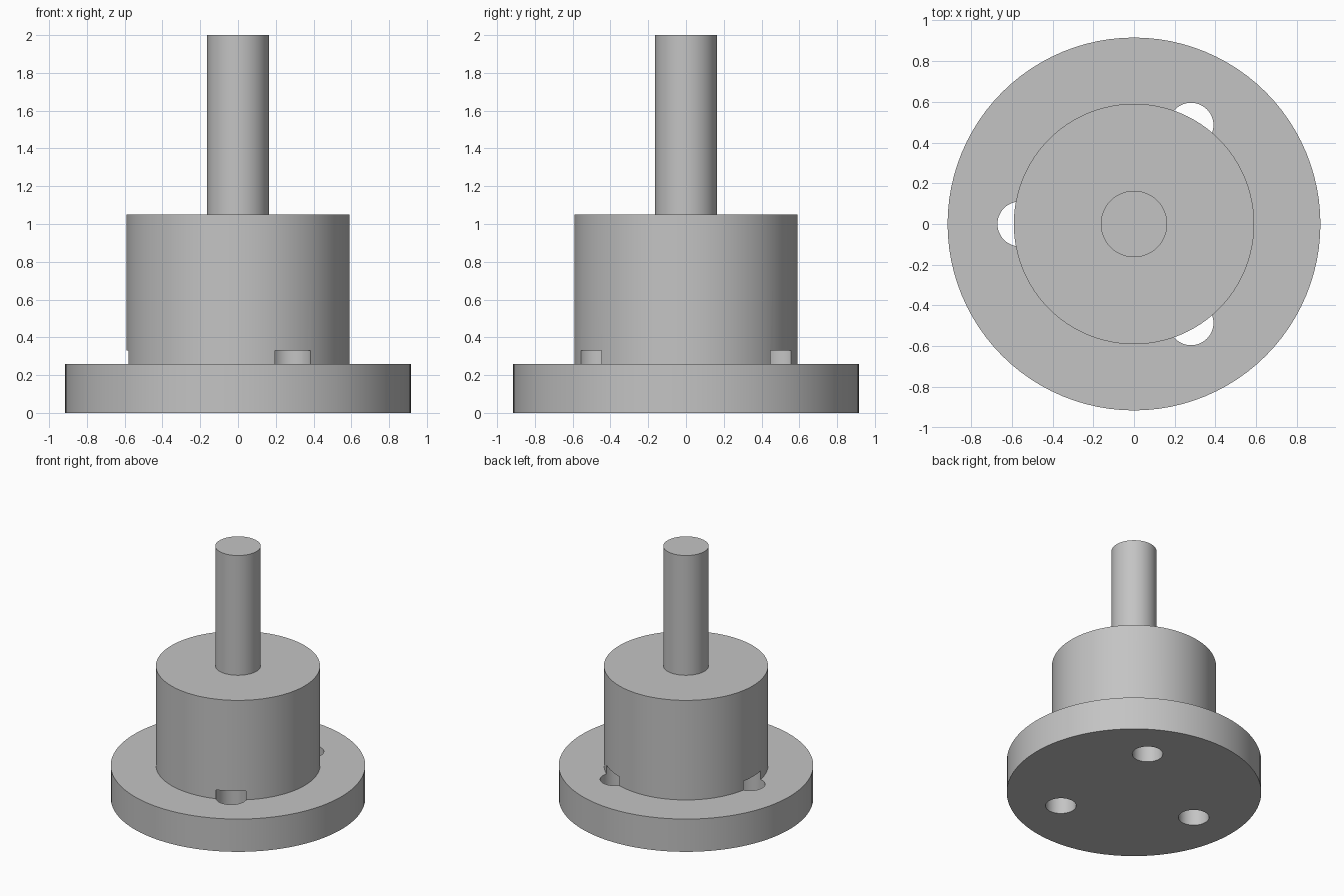
import bpy
import bmesh
from math import cos, sin, pi, radians

SEGMENTS = 96
HOLE_RADIUS, HOLE_CIRCLE, HOLE_TOP = 0.11, 0.56, 0.33

cube = bpy.data.objects.get("Cube")
if cube:
    bpy.data.objects.remove(cube, do_unlink=True)

grey = bpy.data.materials.new("plain grey")
grey.use_nodes = True
colour = (0.55, 0.55, 0.55, 1)
grey.diffuse_color = colour
grey.node_tree.nodes["Principled BSDF"].inputs["Base Color"].default_value = colour


def turned_solid(name, profile, segments, centre=(0, 0)):
    """Closed solid of revolution from (radius, height) steps."""
    bm = bmesh.new()
    rings = [[bm.verts.new((centre[0] + r * cos(2 * pi * i / segments),
                            centre[1] + r * sin(2 * pi * i / segments), z))
              for i in range(segments)] for r, z in profile]
    for low, high in zip(rings, rings[1:]):
        for i in range(segments):
            j = (i + 1) % segments
            bm.faces.new((low[i], low[j], high[j], high[i]))
    bm.faces.new(rings[0][::-1])
    bm.faces.new(rings[-1])
    mesh = bpy.data.meshes.new(name)
    bm.to_mesh(mesh)
    bm.free()
    mesh.materials.append(grey)
    obj = bpy.data.objects.new(name, mesh)
    bpy.context.collection.objects.link(obj)
    return obj


# Flange, hub and shaft turned as one piece
body = turned_solid("flanged_hub_and_shaft", [
    (0.915, 0), (0.915, 0.26),
    (0.59, 0.26), (0.59, 1.05),
    (0.163, 1.05), (0.163, 2)], SEGMENTS)
bpy.context.view_layer.objects.active = body
body.select_set(True)

# Three bolt holes through the flange, notching the foot of the hub
for angle in (60, 180, 300):
    a = radians(angle)
    cutter = turned_solid("bolt_hole_cutter",
                          [(HOLE_RADIUS, -0.1), (HOLE_RADIUS, HOLE_TOP)], 48,
                          (HOLE_CIRCLE * cos(a), HOLE_CIRCLE * sin(a)))
    cutter.hide_render = True
    cut = body.modifiers.new("bolt_hole", "BOOLEAN")
    cut.operation = "DIFFERENCE"
    cut.solver = "EXACT"
    cut.object = cutter
    bpy.ops.object.modifier_apply(modifier=cut.name)
    bpy.data.objects.remove(cutter, do_unlink=True)

bpy.ops.object.shade_smooth_by_angle(angle=radians(30))
